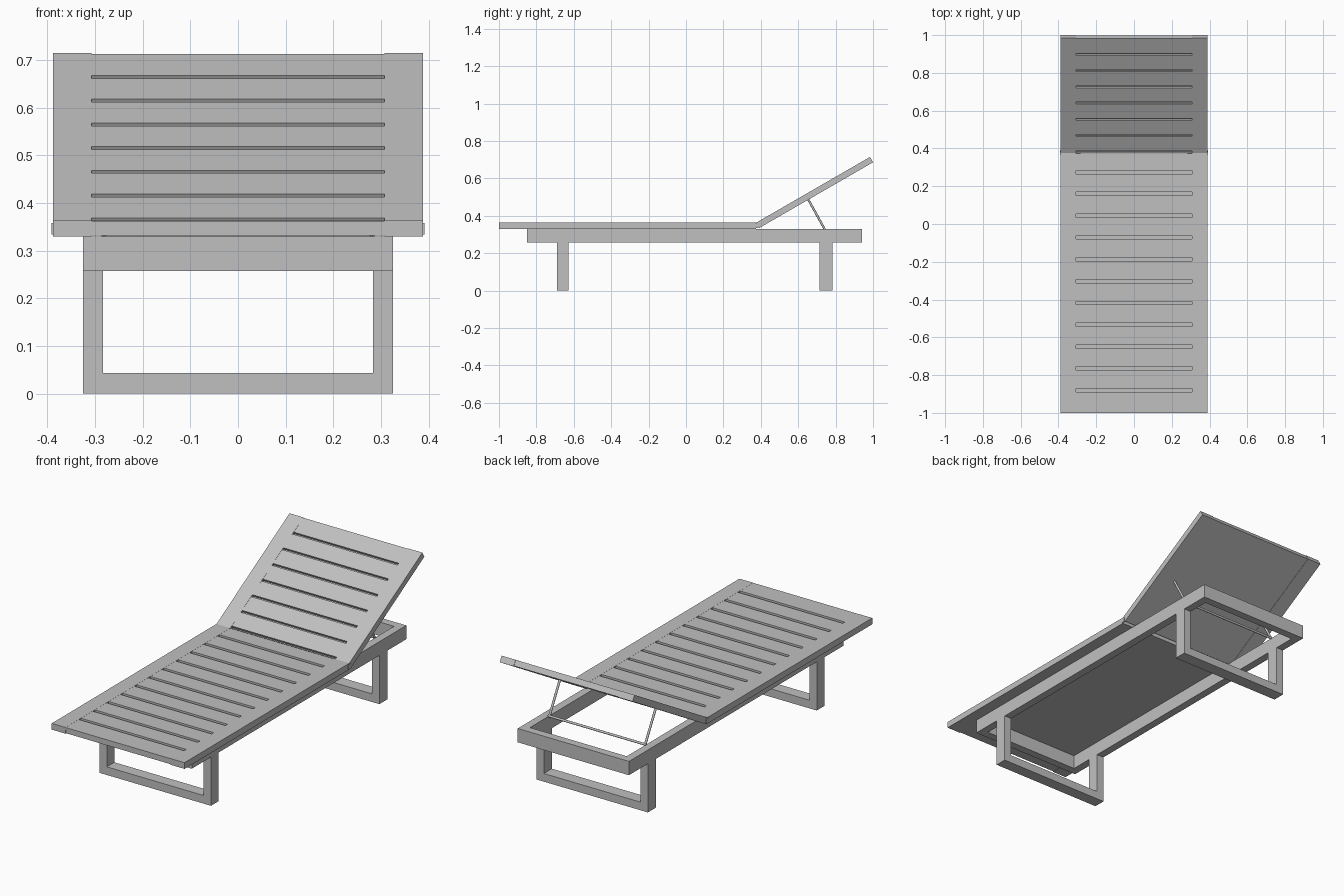
import bpy
import bmesh
import math
from mathutils import Matrix, Vector

if "Cube" in bpy.data.objects:
    bpy.data.objects.remove(bpy.data.objects["Cube"], do_unlink=True)

grey = bpy.data.materials.new("warm_grey")
grey.use_nodes = True
COLOUR = (0.53, 0.53, 0.53, 1)
grey.diffuse_color = COLOUR
grey.node_tree.nodes["Principled BSDF"].inputs["Base Color"].default_value = COLOUR


def finish(name, bm):
    mesh = bpy.data.meshes.new(name)
    bm.to_mesh(mesh)
    bm.free()
    mesh.materials.append(grey)
    obj = bpy.data.objects.new(name, mesh)
    bpy.context.collection.objects.link(obj)
    return obj


def boxes(name, spans):
    """One object from boxes given as (x0, x1), (y0, y1), (z0, z1)."""
    bm = bmesh.new()
    for span in spans:
        centre = [(a + b) / 2 for a, b in span]
        size = [b - a for a, b in span]
        bmesh.ops.create_cube(bm, size=1, matrix=Matrix.Translation(centre) @ Matrix.Diagonal((*size, 1)))
    return finish(name, bm)


def rod(name, start, end, radius):
    start, end = Vector(start), Vector(end)
    axis = end - start
    turn = axis.to_track_quat('Z', 'Y').to_matrix().to_4x4()
    bm = bmesh.new()
    bmesh.ops.create_cone(bm, cap_ends=True, segments=12, radius1=radius, radius2=radius,
                          depth=axis.length, matrix=Matrix.Translation((start + end) / 2) @ turn)
    obj = finish(name, bm)
    for face in obj.data.polygons:
        face.use_smooth = len(face.vertices) == 4
    return obj


HALF, INNER, THICK = 0.388, 0.307, 0.033


def slatted_panel(name, length, grooves, gap):
    """Side rails, backing board and slats; the hinge end's top edge is the origin."""
    rails = boxes(name + "_rails", [((s * INNER, s * HALF) if s > 0 else (-HALF, -INNER),
                                     (0, length), (-THICK, 0)) for s in (-1, 1)])
    board = boxes(name + "_board", [((-INNER, INNER), (0.002, length - 0.002), (-THICK + 0.002, -0.014))])
    edges = [0]
    for g in grooves:
        edges += [g - gap / 2, g + gap / 2]
    edges.append(length - 0.002)
    slats = boxes(name + "_slats", [((-INNER, INNER), (a, b), (-0.014, -0.0005))
                                    for a, b in zip(edges[::2], edges[1::2]) if b > a])
    return rails, board, slats


# Flat deck and raised backrest
HINGE_Y, TOP_Z = 0.375, 0.363
for part in slatted_panel("deck", 1.375, [0.12 + 0.1155 * i for i in range(11)], 0.018):
    part.location = (0, -1, TOP_Z)
for part in slatted_panel("backrest", 0.703, [0.007 + 0.0995 * i for i in range(7)], 0.012):
    part.location = (0, HINGE_Y, TOP_Z)
    part.rotation_euler.x = math.radians(30)

# Hinge plates on the deck edges
for side, s in (("left", 1), ("right", -1)):
    boxes(side + "_hinge", [((s * 0.389 - 0.002, s * 0.389 + 0.002), (0.365, 0.388), (0.334, 0.358))])

# Rectangular base frame
W, F, B, T, Z0, Z1 = 0.325, -0.85, 0.94, 0.042, 0.257, 0.33
boxes("base_frame", [((-W, -W + T), (F, B), (Z0, Z1)),
                     ((W - T, W), (F, B), (Z0, Z1)),
                     ((-W + T, W - T), (F, F + T), (Z0, Z1)),
                     ((-W + T, W - T), (B - T, B), (Z0, Z1))])

# Sled legs: two posts and a floor bar
for name, y in (("front_leg", (-0.69, -0.627)), ("rear_leg", (0.715, 0.782))):
    boxes(name, [((-W, -W + T), y, (0, Z0)),
                 ((W - T, W), y, (0, Z0)),
                 ((-W + T, W - T), y, (0, 0.043))])

# Support prop: two struts joined by a cross bar
for side, s in (("left", 1), ("right", -1)):
    rod(side + "_strut", (s * 0.28, 0.652, 0.49), (s * 0.28, 0.74, 0.331), 0.006)
rod("prop_cross_bar", (-0.286, 0.74, 0.331), (0.286, 0.74, 0.331), 0.006)
